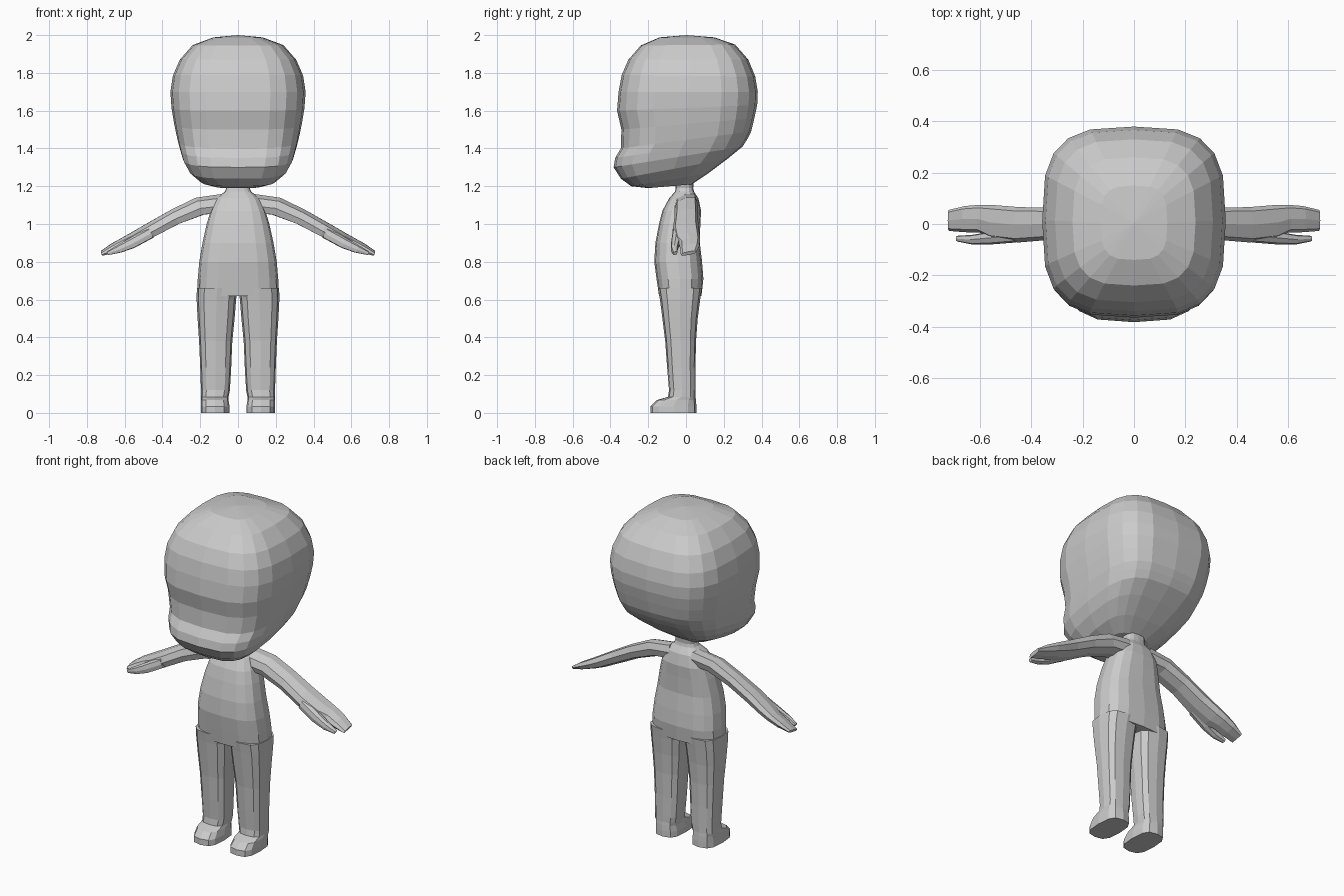
import bpy, bmesh, math
from mathutils import Vector as V

if "Cube" in bpy.data.objects:
    bpy.data.objects.remove(bpy.data.objects["Cube"])

clay = bpy.data.materials.new("plain grey")
clay.use_nodes = True
GREY = (0.6, 0.6, 0.6, 1)
clay.diffuse_color = GREY
clay.node_tree.nodes["Principled BSDF"].inputs["Base Color"].default_value = GREY


def spow(v, p):
    return math.copysign(abs(v) ** p, v)


def loft(name, rings, power, sides, bulge=(0, 0)):
    """Skin superellipse rings given as (centre, half axis, half axis)."""
    bm = bmesh.new()
    loops = []
    for c, a, b in rings:
        loop = []
        for i in range(sides):
            t = 2 * math.pi * i / sides
            loop.append(bm.verts.new(c + a * spow(math.cos(t), 2 / power)
                                     + b * spow(math.sin(t), 2 / power)))
        loops.append(loop)
    for lo, hi in zip(loops, loops[1:]):
        for i in range(sides):
            j = (i + 1) % sides
            bm.faces.new((lo[i], lo[j], hi[j], hi[i]))
    # end caps, optionally domed
    for loop, ring, lift in ((loops[0], rings[0], bulge[0]), (loops[-1], rings[-1], bulge[1])):
        tip = bm.verts.new(ring[0] + V((0, 0, lift)))
        for i in range(sides):
            bm.faces.new((loop[i], loop[(i + 1) % sides], tip))
    bmesh.ops.recalc_face_normals(bm, faces=bm.faces)
    mesh = bpy.data.meshes.new(name)
    bm.to_mesh(mesh)
    bm.free()
    mesh.materials.append(clay)
    ob = bpy.data.objects.new(name, mesh)
    bpy.context.collection.objects.link(ob)
    return ob


def slice_ring(half_width, yf, zf, yb, zb, x=0):
    """Ring through a front and a back point, so it can tilt."""
    return (V((x, (yf + yb) / 2, (zf + zb) / 2)), V((half_width, 0, 0)),
            V((0, (yb - yf) / 2, (zb - zf) / 2)))


# Head: half width, front y, front z, back y, back z
head = [(.12, -.20, 1.19, .03, 1.21), (.20, -.29, 1.20, .12, 1.27),
        (.26, -.345, 1.24, .22, 1.345), (.295, -.383, 1.30, .30, 1.41),
        (.308, -.375, 1.35, .325, 1.45), (.32, -.345, 1.40, .345, 1.49),
        (.338, -.342, 1.50, .362, 1.56), (.352, -.365, 1.60, .377, 1.63),
        (.358, -.357, 1.70, .38, 1.70), (.345, -.34, 1.79, .367, 1.78),
        (.308, -.305, 1.87, .33, 1.87), (.24, -.24, 1.945, .26, 1.95),
        (.13, -.14, 1.988, .15, 1.988)]
loft("head", [slice_ring(*r) for r in head], 3.2, 20, (0, .012))

# Torso with neck: half width, front y, back y, z
torso = [(.217, -.143, .082, .62), (.213, -.156, .092, .71), (.205, -.168, .085, .80),
         (.188, -.162, .073, .90), (.166, -.143, .076, 1.0), (.145, -.125, .08, 1.07),
         (.115, -.09, .066, 1.135), (.07, -.058, .042, 1.172),
         (.062, -.055, .038, 1.19), (.075, -.06, .045, 1.26)]
loft("torso_and_neck", [slice_ring(w, f, z, b, z) for w, f, b, z in torso], 2.8, 16)

# Legs with feet: inner x, outer x, front y, back y, z
leg = [(.045, .197, -.188, .055, 0), (.045, .197, -.188, .055, .035),
       (.05, .196, -.155, .053, .068), (.05, .196, -.095, .05, .085),
       (.043, .196, -.09, .05, .12), (.036, .2, -.1, .05, .24), (.03, .206, -.11, .053, .38),
       (.018, .214, -.125, .062, .5), (.01, .219, -.138, .075, .6), (.0, .218, -.148, .084, .66)]

# Arms and thumbs: x, z, half thickness, front y, back y
arm = [(.06, 1.11, .055, -.06, .06), (.2, 1.095, .05, -.06, .062), (.33, 1.04, .043, -.062, .063),
       (.45, .975, .04, -.072, .066), (.55, .922, .035, -.06, .074),
       (.60, .9, .03, -.034, .075), (.66, .873, .024, -.032, .07), (.722, .845, .01, -.027, .055)]
thumb = [(.46, .955, .03, -.072, -.02), (.56, .9, .029, -.08, -.03),
         (.63, .868, .022, -.08, -.042), (.69, .845, .01, -.068, -.046)]


def limb_ring(side, x, z, thick, yf, yb):
    # Cross-section leans forward and down
    up = V((side * .45, 0, .89)) * thick
    out = V((0, (yb - yf) / 2, (yb - yf) * .1))
    return V((side * x, (yf + yb) / 2, z)), up, out


for label, s in (("left", 1), ("right", -1)):
    loft(label + "_leg", [slice_ring((o - i) / 2, f, z, b, z, s * (i + o) / 2)
                          for i, o, f, b, z in leg], 3, 12)
    loft(label + "_arm", [limb_ring(s, *r) for r in arm], 2.8, 8)
    loft(label + "_thumb", [limb_ring(s, *r) for r in thumb], 2.8, 8)
